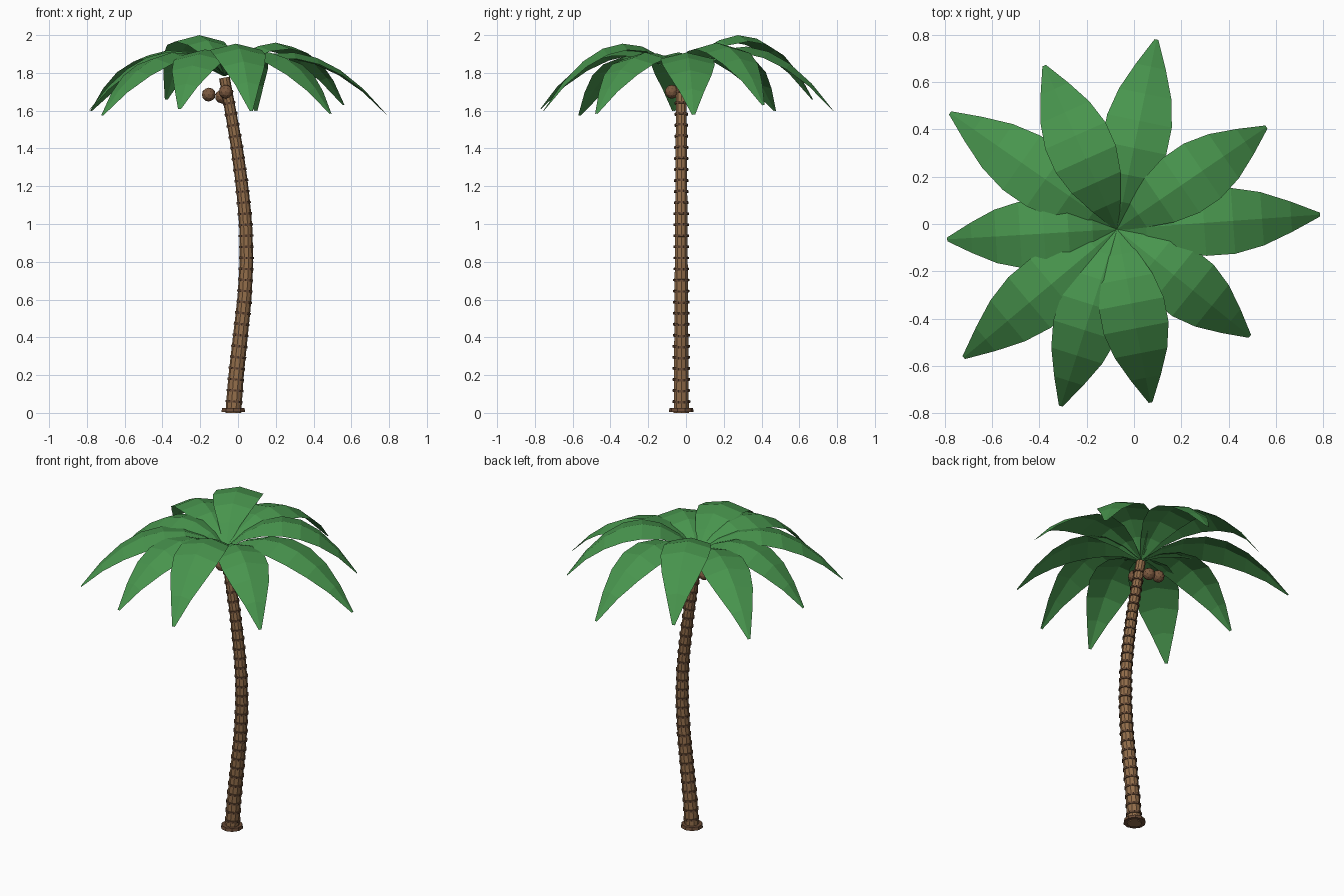
import bpy, bmesh, math
from mathutils import Vector, Matrix

if "Cube" in bpy.data.objects:
    bpy.data.objects.remove(bpy.data.objects["Cube"])


def material(name, rgb):
    m = bpy.data.materials.new(name)
    m.diffuse_color = (*rgb, 1)
    m.use_nodes = True
    m.node_tree.nodes["Principled BSDF"].inputs["Base Color"].default_value = m.diffuse_color
    return m


BARK = material("bark brown", (0.29, 0.155, 0.07))
RING = material("dark bark", (0.14, 0.07, 0.037))
NUT = material("coconut brown", (0.20, 0.10, 0.05))
LEAF = material("leaf green", (0.065, 0.30, 0.075))


def add_object(name, bm, mat):
    bmesh.ops.recalc_face_normals(bm, faces=bm.faces)
    mesh = bpy.data.meshes.new(name)
    bm.to_mesh(mesh)
    bm.free()
    mesh.materials.append(mat)
    ob = bpy.data.objects.new(name, mesh)
    bpy.context.collection.objects.link(ob)
    return ob


# Trunk centre line (x, z), leaning right and then back to the left
PATH = [(-0.025, 0), (-0.01, 0.2), (0.012, 0.4), (0.034, 0.6), (0.045, 0.8),
        (0.041, 1.0), (0.022, 1.2), (-0.005, 1.4), (-0.04, 1.6), (-0.072, 1.775)]
CY = -0.025
SIDES = 10


def centre(z):
    for (x0, z0), (x1, z1) in zip(PATH, PATH[1:]):
        if z <= z1:
            return x0 + (x1 - x0) * (z - z0) / (z1 - z0)
    return PATH[-1][0]


def radius(z):
    return 0.042 - 0.0135 * z / 1.775


def frame(z):
    """Placement on the trunk at height z, tilted along its centre line."""
    a, b = max(z - 0.08, 0), min(z + 0.08, 1.775)
    tilt = math.atan2(centre(b) - centre(a), b - a)
    return Matrix.Translation((centre(z), CY, z)) @ Matrix.Rotation(tilt, 4, 'Y')


# Trunk: circles lofted along the centre line
bm = bmesh.new()
loops = []
for i in range(21):
    z = 1.775 * i / 20
    m = frame(z) if i else Matrix.Translation((centre(0), CY, 0))
    r = radius(z)
    loops.append([bm.verts.new(m @ Vector((r * math.cos(k * math.tau / SIDES),
                                           r * math.sin(k * math.tau / SIDES), 0)))
                  for k in range(SIDES)])
for a, b in zip(loops, loops[1:]):
    for k in range(SIDES):
        n = (k + 1) % SIDES
        bm.faces.new((a[k], a[n], b[n], b[k]))
bm.faces.new(loops[0])
bm.faces.new(loops[-1])
add_object("trunk", bm, BARK)

# Bark rings
bm = bmesh.new()
for i in range(29):
    z = 0.06 + 0.0585 * i
    r = radius(z) + 0.006
    bmesh.ops.create_cone(bm, cap_ends=True, segments=SIDES, radius1=r, radius2=r,
                          depth=0.012, matrix=frame(z))
add_object("bark_rings", bm, RING)

# Wide foot of the trunk
bm = bmesh.new()
bmesh.ops.create_cone(bm, cap_ends=True, segments=SIDES, radius1=0.066, radius2=0.062,
                      depth=0.02, matrix=Matrix.Translation((centre(0), CY, 0.016)))
add_object("trunk_foot", bm, RING)

# Coconuts
for i, p in enumerate([(-0.065, -0.075, 1.70), (-0.155, 0.035, 1.685), (-0.085, 0.035, 1.675)]):
    bm = bmesh.new()
    bmesh.ops.create_icosphere(bm, subdivisions=2, radius=0.037, matrix=Matrix.Translation(p))
    add_object(f"coconut_{i + 1}", bm, NUT)

# Fronds: tip x, tip y, tip z, highest point of the midrib
FRONDS = [(0.095, 0.78, 1.60, 1.94), (0.56, 0.41, 1.63, 1.96), (0.787, 0.04, 1.58, 1.91),
          (0.49, -0.475, 1.585, 1.91), (0.07, -0.755, 1.60, 1.955), (-0.31, -0.77, 1.61, 1.925),
          (-0.72, -0.565, 1.575, 1.91), (-0.79, -0.065, 1.60, 1.91), (-0.778, 0.47, 1.60, 1.92),
          (-0.38, 0.67, 1.66, 2.0)]
BASE = Vector((-0.072, -0.022, 1.785))
STEPS = 7


def frond(name, tx, ty, tz, peak):
    run = Vector((tx, ty, 0)) - Vector((BASE.x, BASE.y, 0))
    side = Vector((-run.y, run.x, 0)).normalized()
    # parabola that starts at the base, touches the peak and ends at the tip
    rise, end = peak - BASE.z, tz - BASE.z
    a = 2 * rise + 2 * math.sqrt(rise * rise - rise * end)
    b = a - end
    bm = bmesh.new()
    rows = []
    for i in range(STEPS + 1):
        t = i / STEPS
        mid = BASE + run * t + Vector((0, 0, a * t - b * t * t))
        w = 0.143 * math.sin(math.pi * t) ** 0.95 if 0 < i < STEPS else 0.008
        drop = Vector((0, 0, -0.24 * w))
        rows.append([bm.verts.new(p) for p in (mid - side * w + drop, mid, mid + side * w + drop)])
    for p, q in zip(rows, rows[1:]):
        for k in (0, 1):
            bm.faces.new((p[k], q[k], q[k + 1], p[k + 1]))
    add_object(name, bm, LEAF)


for i, f in enumerate(FRONDS):
    frond(f"frond_{i + 1}", *f)
